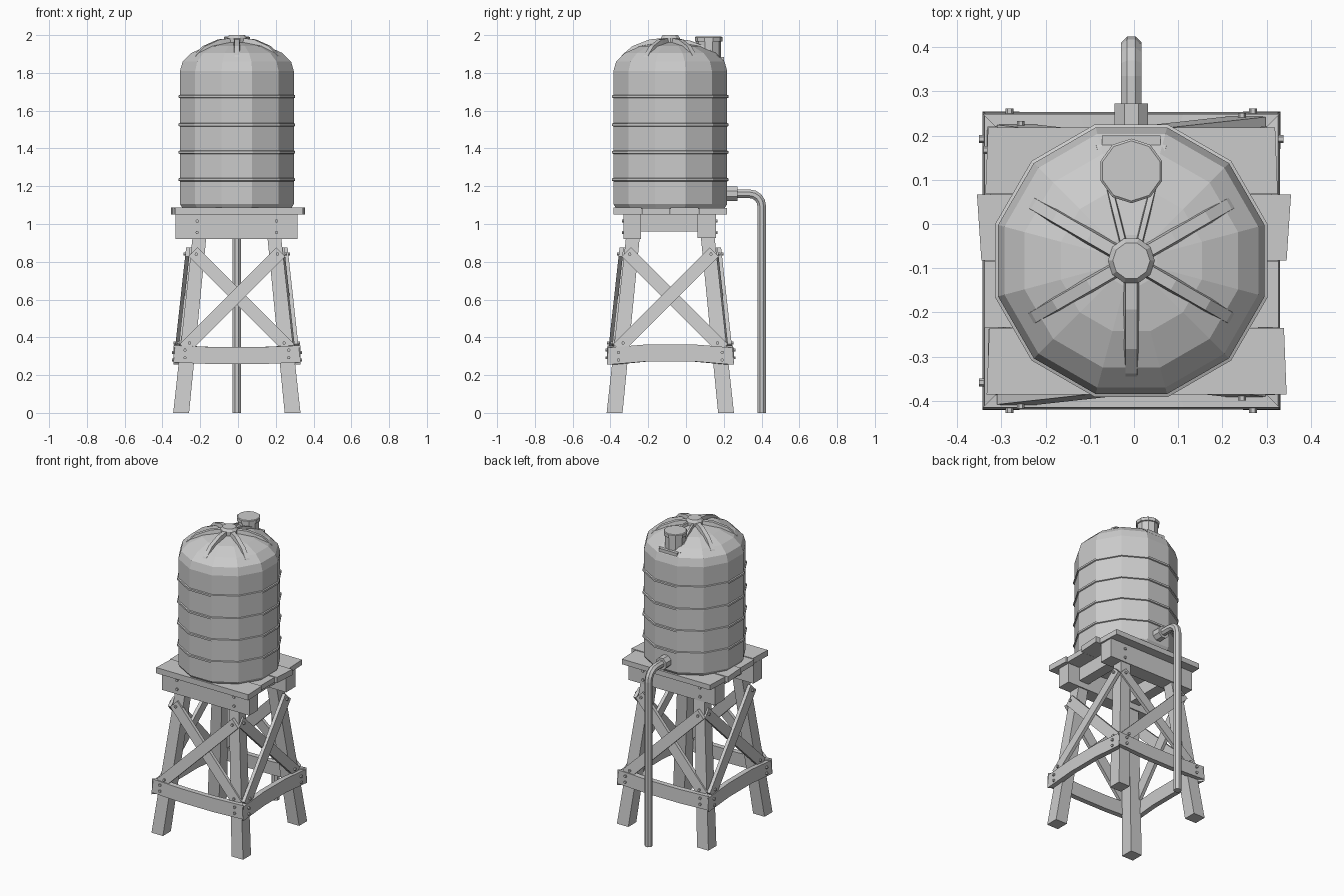
import bpy, bmesh
from math import sin, cos, pi, radians
from mathutils import Vector

if "Cube" in bpy.data.objects:
    bpy.data.objects.remove(bpy.data.objects["Cube"])

CX, CY = -0.006, -0.083   # tower axis


def loft(name, sections):
    """Skin a list of equal-length rings and cap both ends."""
    bm = bmesh.new()
    rings = [[bm.verts.new(p) for p in s] for s in sections]
    n = len(rings[0])
    for a, b in zip(rings, rings[1:]):
        for i in range(n):
            bm.faces.new((a[i], a[(i + 1) % n], b[(i + 1) % n], b[i]))
    bm.faces.new(rings[0])
    bm.faces.new(rings[-1])
    bmesh.ops.recalc_face_normals(bm, faces=bm.faces)
    me = bpy.data.meshes.new(name)
    bm.to_mesh(me)
    bm.free()
    ob = bpy.data.objects.new(name, me)
    bpy.context.collection.objects.link(ob)
    return ob


def lathe(name, profile, n=12, phase=15, x=CX, y=CY):
    return loft(name, [[(x + r * cos(radians(phase) + 2 * pi * i / n),
                         y + r * sin(radians(phase) + 2 * pi * i / n), z)
                        for i in range(n)] for r, z in profile])


def side(k, u, v, z):
    """Point on tower side k (0 front, 1 right, 2 back, 3 left): u along, v outward."""
    a = k * pi / 2
    return Vector((CX + u * cos(a) + v * sin(a), CY + u * sin(a) - v * cos(a), z))


def box(name, x0, x1, y0, y1, z0, z1, skew=0.0):
    return loft(name, [[(x0 + skew, y0, z), (x1 - skew, y0, z),
                        (x1 + skew, y1, z), (x0 - skew, y1, z)] for z in (z0, z1)])


def bolt(k, u, v, z):
    loft("bolt", [[side(k, u + 0.009 * cos(i * pi / 3), w, z + 0.009 * sin(i * pi / 3))
                   for i in range(6)] for w in (v - 0.01, v + 0.009)])


def outer(z):
    """Outer face of the tapered legs at height z."""
    return 0.337 - 0.11 * z


# Tank body and raised bands
lathe("tank", [(0.295, 1.08), (0.312, 1.105), (0.312, 1.81), (0.297, 1.86),
               (0.25, 1.905), (0.165, 1.942), (0.06, 1.96)])
for z in (1.235, 1.38, 1.525, 1.675):
    lathe("tank_band", [(0.30, z - 0.014), (0.319, z - 0.006),
                        (0.319, z + 0.006), (0.30, z + 0.014)])

# Dome cap, ribs and filler hatch
lathe("dome_cap", [(0.053, 1.94), (0.053, 1.985), (0.042, 2.0)], 10, 0)


def rib(name, angle, path, origin=(CX, CY), top=0.013, base=0.022):
    d = Vector((cos(radians(angle)), sin(radians(angle)), 0))
    s = Vector((-d.y, d.x, 0))
    o = Vector((origin[0], origin[1], 0))
    rows = []
    for r, z in path:
        c = o + d * r
        rows.append([c + s * w + Vector((0, 0, h)) for w, h in
                     ((-base, z - 0.05), (-top, z), (top, z), (base, z - 0.05))])
    loft(name, rows)


for a in (30, 150, 210, 270, 330):
    rib("dome_rib", a, [(0.03, 1.985), (0.11, 1.977), (0.2, 1.942),
                        (0.255, 1.895), (0.285, 1.85)])
for s in (-1, 1):
    rib("hatch_rib", 90 - s * 14, [(0.03, 1.982), (0.11, 1.97), (0.19, 1.94), (0.27, 1.885)],
        (CX + s * 0.008, CY), 0.006, 0.012)
lathe("hatch", [(0.066, 1.87), (0.066, 1.965), (0.073, 1.967), (0.073, 1.988), (0.068, 1.992)],
      10, 18, CX, 0.12)
box("hatch_base", CX - 0.066, CX + 0.066, 0.09, 0.2, 1.84, 1.885)

# Deck planks running left to right with uneven ends
for i, (x0, x1, k) in enumerate([(-0.33, 0.342, -0.003), (-0.338, 0.327, 0.0),
                                 (-0.35, 0.35, 0.005), (-0.333, 0.322, -0.003)]):
    y = -0.385 + i * 0.151
    box("deck_plank", x0, x1, y, y + 0.15, 1.05, 1.088 - 0.004 * (i % 2), k)

# Beams under the deck
box("front_beam", -0.33, 0.315, -0.33, -0.238, 0.92, 1.052)
box("back_beam", -0.325, 0.312, 0.06, 0.158, 0.925, 1.052)
for s in (-1, 1):
    x = CX + s * 0.2
    box("side_beam", x - 0.035, x + 0.035, -0.25, 0.07, 0.96, 1.052)
for k, v in ((0, 0.247), (2, 0.241)):
    for u in (-0.21, 0.21):
        for z in (0.955, 1.015):
            bolt(k, u, v, z)

# Splayed legs
for sx in (-1, 1):
    for sy in (-1, 1):
        rows = []
        for z, c, h in ((0, 0.295, 0.042), (0.98, 0.193, 0.036)):
            x, y = CX + sx * c, CY + sy * c
            rows.append([(x - h, y - h, z), (x + h, y - h, z),
                         (x + h, y + h, z), (x - h, y + h, z)])
        loft("leg", rows)

# Lower girts (mitred, slightly bowed) and cross braces on each side
for k in range(4):
    bow = -0.01 if k % 2 == 0 else 0.02
    zb = 0.267 if k % 2 == 0 else 0.255
    rows = []
    for t, b in ((-1, 0), (-0.35, 0.9 * bow), (0.35, 0.9 * bow), (1, 0)):
        ui, uo = 0.302 * t, 0.336 * t
        z0, z1 = zb + b, zb + 0.09 + b
        rows.append([side(k, ui, 0.302, z0), side(k, uo, 0.336, z0),
                     side(k, uo, 0.332, z1), side(k, ui, 0.298, z1)])
    loft("girt", rows)
    for s in (-1, 1):
        for z in (zb + 0.025, zb + 0.065):
            bolt(k, s * 0.275, 0.335, z)
        # one brace lies over the other
        lift = -0.012 if s < 0 else 0.006
        a, b = Vector((-s * 0.265, 0.355)), Vector((s * 0.225, 0.845))
        d = (b - a).normalized()
        n = Vector((-d.y, d.x)) * 0.034
        rows = []
        for p in (a - d * 0.02, b + d * 0.01):
            ring = []
            for q, o in ((p - n, 0), (p + n, 0), (p + n, 0.022), (p - n, 0.022)):
                ring.append(side(k, q.x, outer(q.y) + lift + o, q.y))
            rows.append(ring)
        loft("brace", rows)
        bolt(k, s * 0.215, outer(0.84) + lift + 0.023, 0.84)
        bolt(k, -s * 0.25, outer(0.37) + lift + 0.023, 0.37)


# Outlet pipe with collar
def tube(name, path, r, n=8):
    """Path of (y, z, bend angle) in the x = CX plane; angle 0 runs +y, 90 runs down."""
    rows = []
    for y, z, a in path:
        a = radians(a)
        rows.append([(CX + r * cos(t), y + r * sin(t) * sin(a), z + r * sin(t) * cos(a))
                     for t in (2 * pi * (i + 0.5) / n for i in range(n))])
    loft(name, rows)


bend = [(0.335 + 0.066 * sin(radians(a)), 1.094 + 0.066 * cos(radians(a)), a)
        for a in (0, 22.5, 45, 67.5, 90)]
tube("outlet_pipe", [(0.2, 1.16, 0)] + bend + [(0.401, 0, 90)], 0.025)
tube("pipe_collar", [(0.19, 1.16, 0), (0.272, 1.16, 0)], 0.041)
